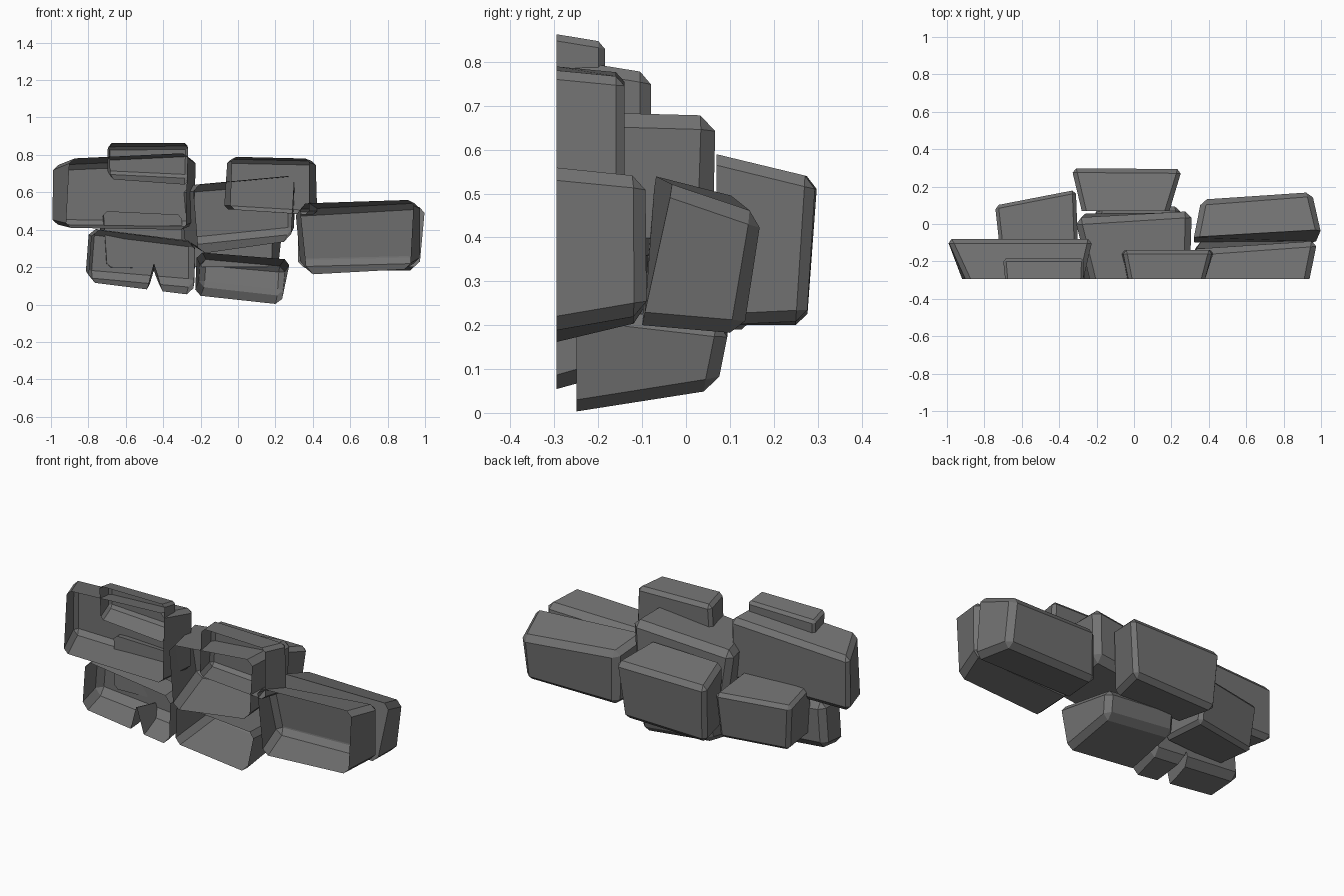
import bpy, bmesh
from mathutils import Vector

cube = bpy.data.objects.get("Cube")
if cube:
    bpy.data.objects.remove(cube, do_unlink=True)

stone = bpy.data.materials.new("grey_stone")
stone.use_nodes = True
grey = (0.17, 0.17, 0.17, 1)
stone.diffuse_color = grey
bsdf = stone.node_tree.nodes["Principled BSDF"]
bsdf.inputs["Base Color"].default_value = grey
bsdf.inputs["Roughness"].default_value = 0.9

FRONT = -0.295


def add_object(name, bm):
    mesh = bpy.data.meshes.new(name)
    bm.to_mesh(mesh)
    bm.free()
    mesh.materials.append(stone)
    obj = bpy.data.objects.new(name, mesh)
    bpy.context.collection.objects.link(obj)
    return obj


def hexahedron(front, back):
    """Six-sided block; corners run low left, low right, top right, top left."""
    bm = bmesh.new()
    f = [bm.verts.new(c) for c in front]
    b = [bm.verts.new(c) for c in back]
    face = bm.faces.new(f)
    bm.faces.new(b[::-1])
    for i in range(4):
        j = (i + 1) % 4
        bm.faces.new((f[j], f[i], b[i], b[j]))
    bmesh.ops.recalc_face_normals(bm, faces=bm.faces)
    return bm, face


def place(corners, y):
    """Give (x, z) corners a depth; (x, z, y) corners carry their own."""
    return [Vector((c[0], c[2] if len(c) > 2 else y, c[1])) for c in corners]


def block(name, front, back, y0=FRONT, y1=0.0, chamfer=0.025, hollow=True, notch=None):
    bm, face = hexahedron(place(front, y0), place(back, y1))
    rim = set(face.edges)
    edges = [e for e in bm.edges if e not in rim]
    bmesh.ops.bevel(bm, geom=edges, offset=chamfer, segments=1,
                    affect='EDGES', profile=0.5, clamp_overlap=True)
    obj = add_object(name, bm)
    if notch:
        mod = obj.modifiers.new("notch", 'BOOLEAN')
        mod.operation = 'DIFFERENCE'
        mod.object = notch
        bpy.context.view_layer.update()
        graph = bpy.context.evaluated_depsgraph_get()
        obj_mesh = bpy.data.meshes.new_from_object(obj.evaluated_get(graph))
        obj.modifiers.clear()
        obj.data = obj_mesh
        bpy.data.objects.remove(notch, do_unlink=True)
    if hollow:
        # the hollow blocks have no front face
        bm = bmesh.new()
        bm.from_mesh(obj.data)
        gone = [f for f in bm.faces if all(abs(v.co.y - y0) < 0.002 for v in f.verts)]
        bmesh.ops.delete(bm, geom=gone, context='FACES')
        bm.to_mesh(obj.data)
        bm.free()
    return obj


# Upper row
block("upper_right_side_block",
      [(-.92, .41), (-.28, .40), (-.27, .81), (-.90, .78)],
      [(-1.0, .43), (-.23, .42), (-.22, .775), (-1.0, .74)], y1=-.08)
block("top_cap_block",
      [(-.68, .67), (-.27, .64), (-.27, .863), (-.69, .863)],
      [(-.70, .70), (-.27, .68), (-.265, .845), (-.70, .84)], y1=-.185, chamfer=.015)
block("upper_left_side_block",
      [(-.04, .51), (.38, .48), (.38, .78), (-.03, .79)],
      [(-.08, .51), (.43, .48), (.42, .765), (-.06, .775)], y1=-.14, chamfer=.02)

# Middle row
block("centre_block",
      [(-.21, .27), (.28, .34), (.30, .69), (-.24, .64)],
      [(-.29, .32), (.30, .38), (.31, .68, .07), (-.32, .63, .03)], y1=.06, chamfer=.035)
block("left_side_front_block",
      [(.37, .16), (.92, .19), (.94, .56), (.33, .54)],
      [(.33, .21), (.98, .225), (.98, .54), (.30, .50, -.14)], y1=-.09, chamfer=.03)
block("left_side_rear_block",
      [(.32, .20), (.97, .20), (1.0, .52, -.03), (.32, .54, -.07)],
      [(.36, .18), (.95, .18), (.95, .45, .175), (.36, .49)],
      y0=-.10, y1=.13, chamfer=.03, hollow=False)
block("rear_block",
      [(-.27, .20), (.18, .20), (.19, .59), (-.28, .58)],
      [(-.32, .20), (.22, .21), (.26, .535, .295), (-.335, .535, .30)],
      y0=.07, y1=.275, hollow=False)
block("right_side_rear_block",
      [(-.70, .20, -.14), (-.30, .19), (-.30, .48), (-.72, .50, -.12)],
      [(-.72, .19, .08), (-.32, .19, .15), (-.31, .46, .185), (-.745, .46, .10)],
      y0=-.10, chamfer=.02, hollow=False)

# Lower row, with a wedge-shaped notch in the underside of one block
wedge, _ = hexahedron(
    place([(-.52, -.02), (-.37, -.02), (-.448, .24), (-.452, .24)], -.4),
    place([(-.50, -.02), (-.39, -.02), (-.448, .15), (-.452, .15)], 0))
notch = add_object("notch_cutter", wedge)
notch.hide_render = True
block("lower_right_side_block",
      [(-.80, .12), (-.24, .05), (-.23, .33), (-.78, .40)],
      [(-.82, .15), (-.23, .10), (-.23, .34), (-.80, .41)],
      y1=-.12, chamfer=.035, notch=notch)
block("lower_centre_block",
      [(-.23, .05), (.23, .0), (.28, .24), (-.22, .28)],
      [(-.21, .10), (.24, .05), (.25, .20, .10), (-.20, .24, .10)],
      y0=-.25, y1=.07, chamfer=.03)
